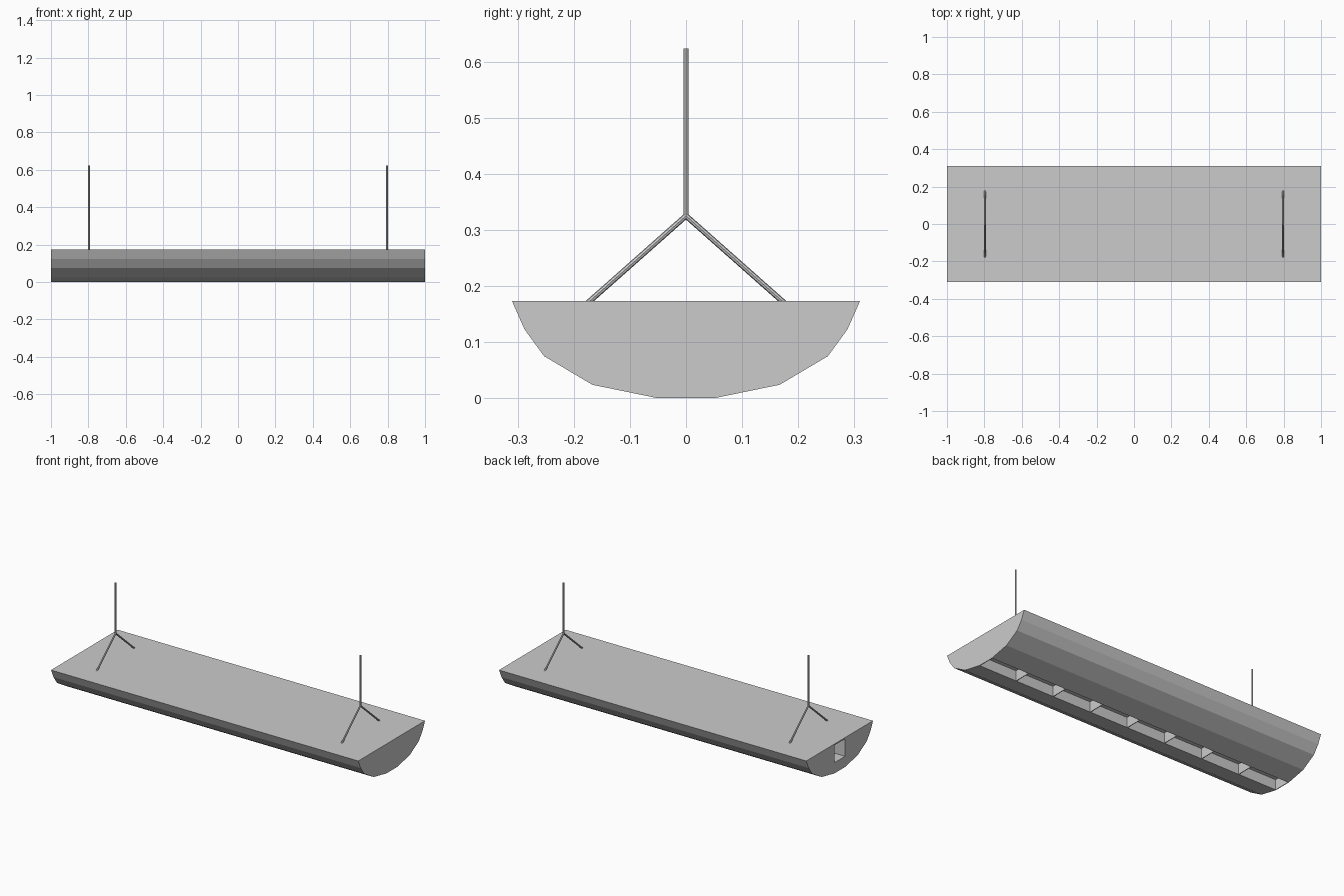
import bpy, bmesh
from mathutils import Vector

if "Cube" in bpy.data.objects:
    bpy.data.objects.remove(bpy.data.objects["Cube"])

SLOT, ROOF, DECK = 0.05, 0.165, 0.06   # channel half width, channel top, reflector height
HALF = 1.0


def finish(bm, name):
    bmesh.ops.recalc_face_normals(bm, faces=bm.faces)
    mesh = bpy.data.meshes.new(name)
    bm.to_mesh(mesh)
    bm.free()
    obj = bpy.data.objects.new(name, mesh)
    bpy.context.collection.objects.link(obj)
    return obj


def box(name, x0, x1, y0, y1, z0, z1):
    bm = bmesh.new()
    bmesh.ops.create_cube(bm, size=1)
    for v in bm.verts:
        v.co = ((x0 + x1) / 2 + v.co.x * (x1 - x0),
                (y0 + y1) / 2 + v.co.y * (y1 - y0),
                (z0 + z1) / 2 + v.co.z * (z1 - z0))
    return finish(bm, name)


def rod(name, a, b, radius=0.005):
    a, b = Vector(a), Vector(b)
    bpy.ops.mesh.primitive_cylinder_add(vertices=8, radius=radius, depth=(b - a).length,
                                        location=(a + b) / 2)
    obj = bpy.context.object
    obj.name = name
    obj.rotation_euler = (b - a).to_track_quat('Z', 'Y').to_euler()
    return obj


# Housing: faceted bowl section with a central channel, swept along x
side = [(SLOT, ROOF), (SLOT, 0), (0.167, 0.024), (0.253, 0.075), (0.288, 0.123), (0.31, 0.173)]
section = side + [(-y, z) for y, z in reversed(side)]
bm = bmesh.new()
start = bm.faces.new([bm.verts.new((-HALF, y, z)) for y, z in section])
ext = bmesh.ops.extrude_face_region(bm, geom=[start], use_keep_orig=True)
moved = [g for g in ext["geom"] if isinstance(g, bmesh.types.BMVert)]
bmesh.ops.translate(bm, verts=moved, vec=(2 * HALF, 0, 0))
finish(bm, "housing")

# Closed right end and the reflector strip above the slot
box("end_plate", HALF - 0.004, HALF, -SLOT, SLOT, 0, ROOF)
box("reflector", -HALF, HALF - 0.004, -SLOT, SLOT, DECK, DECK + 0.003)

# Cross fins in the bottom slot
for i in range(8):
    x = -HALF + 0.25 * i
    box("louvre_fin", x, x + 0.004, -SLOT, SLOT, 0, DECK)

# Y-shaped hangers
for x in (-0.797, 0.797):
    rod("hanger_rod", (x, 0, 0.322), (x, 0, 0.623), 0.0045)
    for s in (-1, 1):
        rod("hanger_leg", (x, s * 0.175, 0.17), (x, 0, 0.325))
